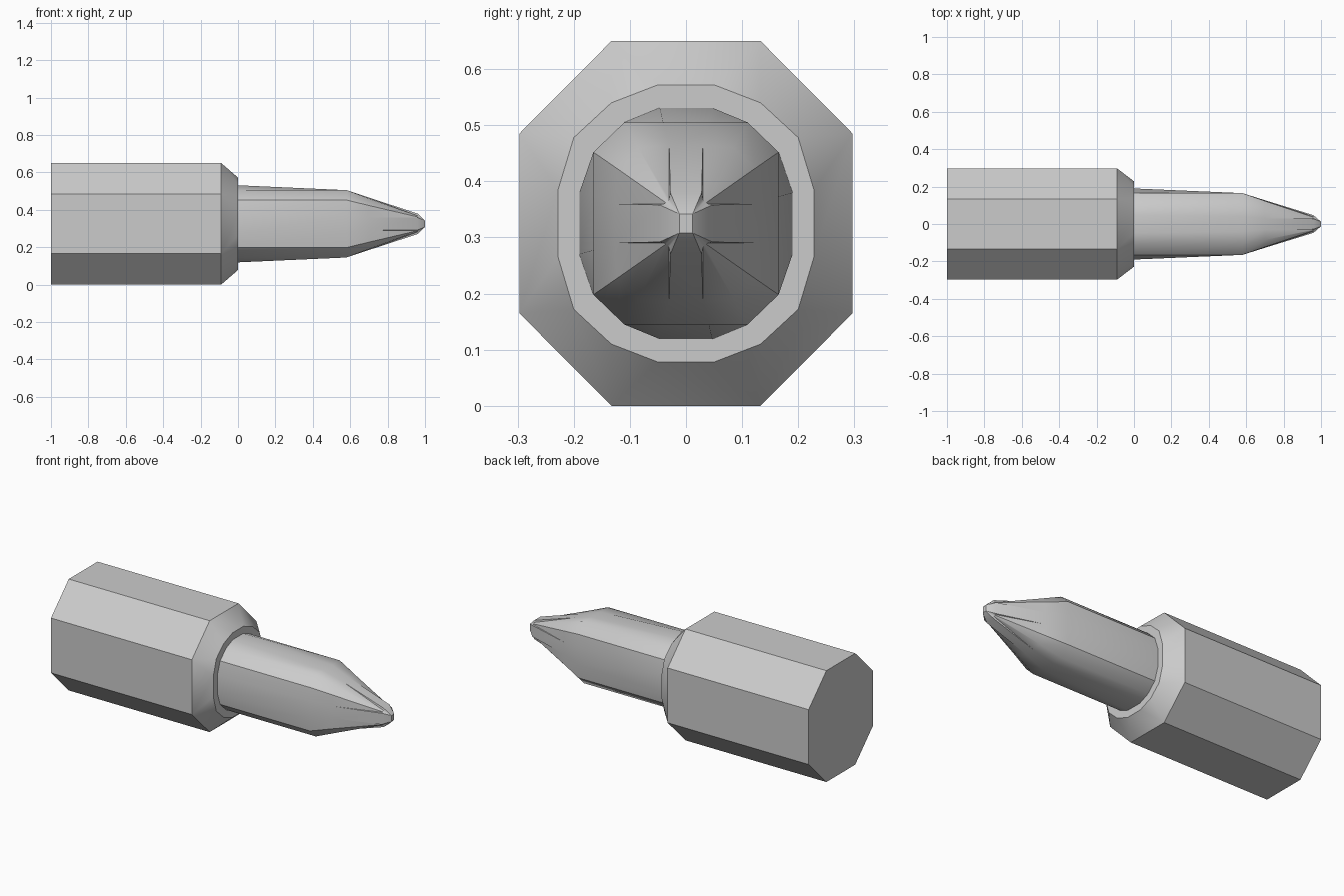
import bpy, bmesh
from math import radians

if "Cube" in bpy.data.objects:
    bpy.data.objects.remove(bpy.data.objects["Cube"])

CZ = 0.325  # height of the long axis


def ring(quad):
    """Mirror one quadrant of (y, z) offsets into a closed section."""
    pts = list(quad)
    pts += [(y, -z) for y, z in reversed(quad)]
    pts += [(-y, -z) for y, z in quad]
    pts += [(-y, z) for y, z in reversed(quad)]
    return pts


def loft(name, stations, angle):
    """Skin a series of (x, quadrant section) stations and cap both ends."""
    bm = bmesh.new()
    rings = [[bm.verts.new((x, y, z + CZ)) for y, z in ring(q)] for x, q in stations]
    n = len(rings[0])
    for a, b in zip(rings, rings[1:]):
        for i in range(n):
            j = (i + 1) % n
            bm.faces.new((a[i], a[j], b[j], b[i]))
    bm.faces.new(rings[0])
    bm.faces.new(rings[-1])
    bmesh.ops.remove_doubles(bm, verts=bm.verts, dist=0.0005)
    bmesh.ops.recalc_face_normals(bm, faces=bm.faces)
    mesh = bpy.data.meshes.new(name)
    bm.to_mesh(mesh)
    bm.free()
    ob = bpy.data.objects.new(name, mesh)
    bpy.context.collection.objects.link(ob)
    bpy.ops.object.select_all(action='DESELECT')
    ob.select_set(True)
    bpy.context.view_layer.objects.active = ob
    bpy.ops.object.shade_smooth_by_angle(angle=radians(angle))
    return ob


# Octagonal shank, chamfered to a 16-sided collar
octagon = [(0.133, 0.325)] * 2 + [(0.297, 0.16)] * 2
collar = [(0.05, 0.247), (0.133, 0.215), (0.20, 0.153), (0.228, 0.06)]
loft("shank", [(-1.0, octagon), (-0.09, octagon), (0.0, collar)], 35)

# Tapered shaft running into a cross-slotted point
base = [(0.047, 0.206)] * 2 + [(0.11, 0.18), (0.165, 0.127)] + [(0.19, 0.055)] * 2
shoulder = [(0.041, 0.18)] * 2 + [(0.11, 0.18), (0.165, 0.127)] + [(0.165, 0.048)] * 2
slot_start = [(0.03, 0.14)] * 2 + [(0.085, 0.135), (0.123, 0.098)] + [(0.127, 0.035)] * 2
cross = [(0.028, 0.055), (0.03, 0.043), (0.033, 0.039),
         (0.036, 0.037), (0.039, 0.035), (0.047, 0.033)]
point = [(0.012, 0.017)] * 6
loft("driver_tip", [(0.0, base), (0.58, shoulder), (0.70, slot_start),
                    (0.96, cross), (1.0, point)], 35)
